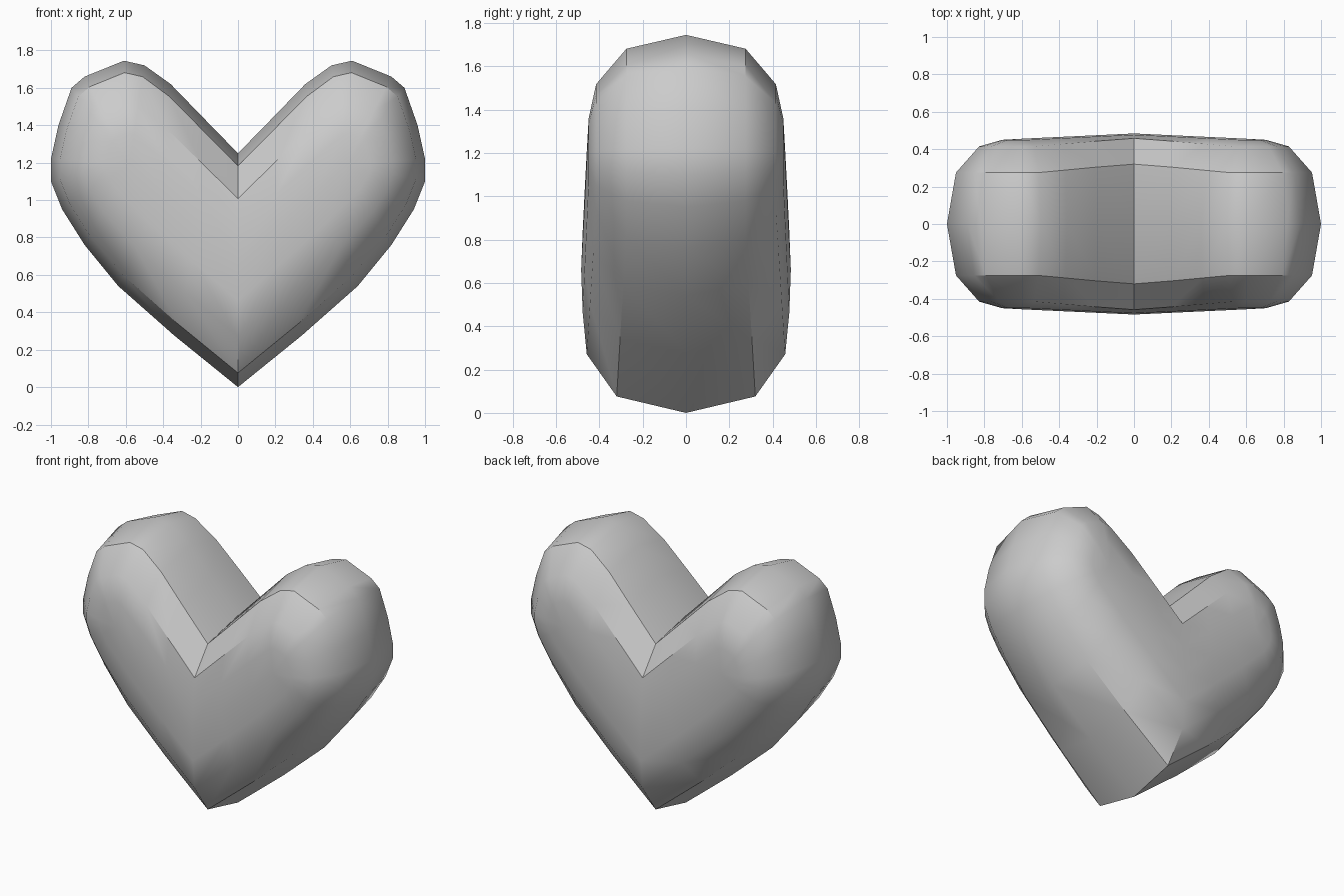
import bpy, bmesh, math

if "Cube" in bpy.data.objects:
    bpy.data.objects.remove(bpy.data.objects["Cube"])

# Half outline from notch to tip: x, z, position along the lobe's spine (0..1)
outline = [(0, 1.25, 0), (.2, 1.455, .35), (.36, 1.62, .7), (.5, 1.72, 1),
           (.61, 1.745, 1), (.82, 1.66, 1), (.89, 1.6, 1), (.96, 1.4, 1),
           (1, 1.22, 1), (1, 1.1, 1), (.94, .95, 1), (.82, .76, 1),
           (.64, .54, .7), (.34, .275, .35), (0, 0, 0)]
spine_a, spine_b = (0, .66), (.58, 1.19)

# Cross-section rings: scale about spine, depth at centre, depth at lobe end
half = [(0, .484, .457), (.3, .477, .45), (.59, .458, .415), (.885, .32, .275)]
rings = [(s, -a, -b) for s, a, b in half] + [(1, 0, 0)] + half[::-1]


def lerp(a, b, t):
    return a + (b - a) * t


bm = bmesh.new()
# Two mirrored lobes, joined on the centre plane
for side in (1, -1):
    rows = []
    for s, ya, yb in rings:
        row = []
        for x, z, t in outline:
            cx = lerp(spine_a[0], spine_b[0], t)
            cz = lerp(spine_a[1], spine_b[1], t)
            row.append(bm.verts.new((side * lerp(cx, x, s), lerp(ya, yb, t), lerp(cz, z, s))))
        rows.append(row)
    for r0, r1 in zip(rows, rows[1:]):
        for i in range(len(outline) - 1):
            bm.faces.new((r0[i], r0[i + 1], r1[i + 1], r1[i]))
bmesh.ops.remove_doubles(bm, verts=bm.verts, dist=.001)
bmesh.ops.dissolve_degenerate(bm, edges=bm.edges, dist=.0005)
bmesh.ops.recalc_face_normals(bm, faces=bm.faces)

mesh = bpy.data.meshes.new("heart")
bm.to_mesh(mesh)
bm.free()
heart = bpy.data.objects.new("heart", mesh)
bpy.context.collection.objects.link(heart)
bpy.context.view_layer.objects.active = heart
heart.select_set(True)
bpy.ops.object.shade_smooth_by_angle(angle=math.radians(34))
